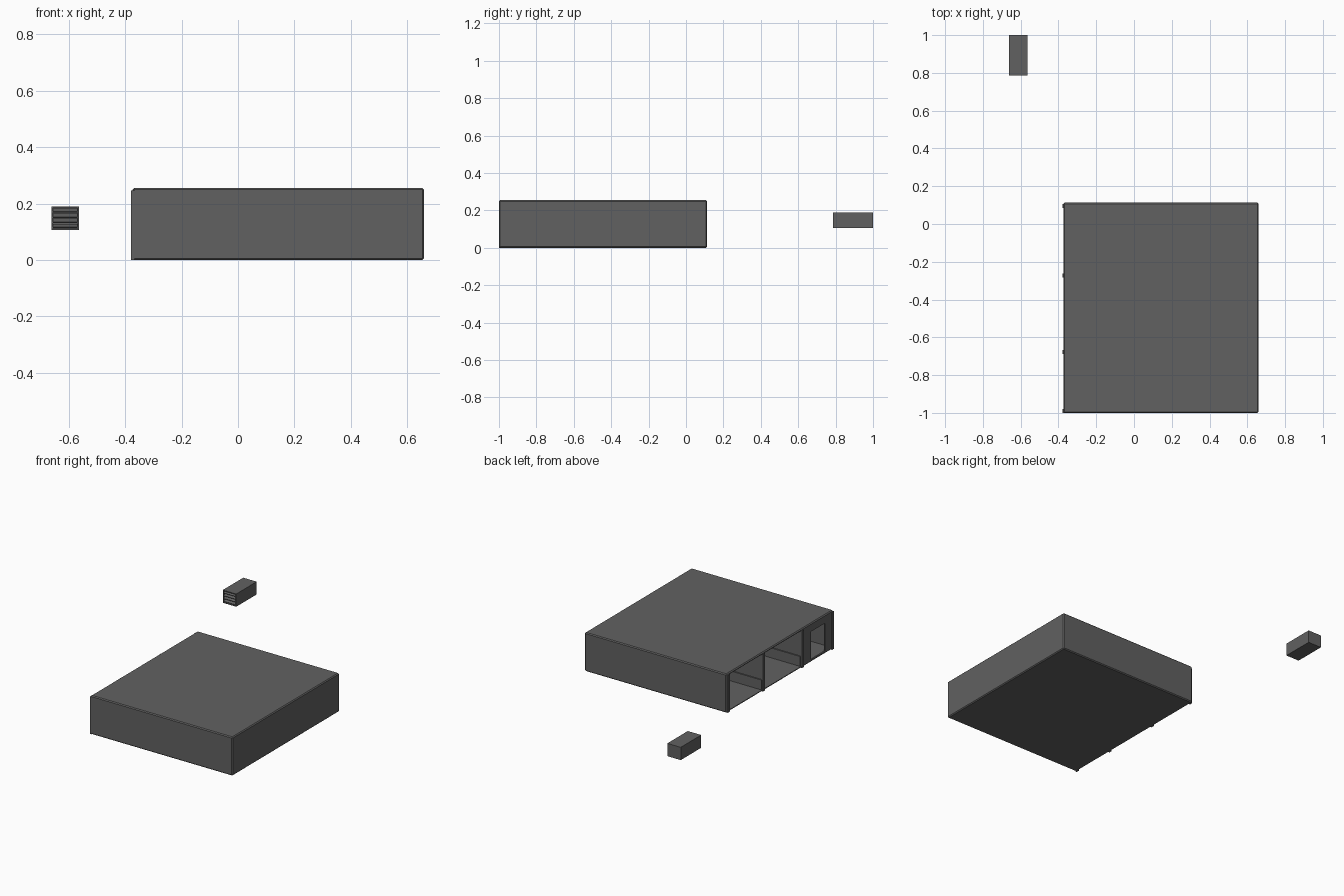
import bpy, bmesh
from mathutils import Vector

if "Cube" in bpy.data.objects:
    bpy.data.objects.remove(bpy.data.objects["Cube"])

GREY = bpy.data.materials.new("dark_grey")
GREY.diffuse_color = (0.12, 0.12, 0.12, 1)
GREY.use_nodes = True
GREY.node_tree.nodes["Principled BSDF"].inputs["Base Color"].default_value = GREY.diffuse_color


def box(name, lo, hi, bevel=0.0):
    """Axis-aligned box between two corners, with an optional flat bevel."""
    lo, hi = Vector(lo), Vector(hi)
    bm = bmesh.new()
    bmesh.ops.create_cube(bm, size=1)
    for v in bm.verts:
        v.co = Vector([(lo[i] + hi[i]) / 2 + v.co[i] * (hi[i] - lo[i]) for i in range(3)])
    if bevel:
        bmesh.ops.bevel(bm, geom=bm.edges[:], offset=bevel, segments=1, affect='EDGES')
    me = bpy.data.meshes.new(name)
    bm.to_mesh(me)
    bm.free()
    me.materials.append(GREY)
    ob = bpy.data.objects.new(name, me)
    bpy.context.collection.objects.link(ob)
    return ob


def cut(target, name, lo, hi):
    """Subtract a hidden box from the target."""
    c = box(name, lo, hi)
    c.hide_render = True
    c.hide_viewport = False
    c.display_type = 'WIRE'
    m = target.modifiers.new(name, 'BOOLEAN')
    m.operation = 'DIFFERENCE'
    m.object = c
    m.solver = 'EXACT'
    bpy.context.view_layer.objects.active = target
    bpy.ops.object.modifier_apply(modifier=m.name)
    bpy.data.objects.remove(c, do_unlink=True)


# Main building shell with three bays open to the left side
X0, X1, Y0, Y1, H = -0.374, 0.66, -1.0, 0.113, 0.255
T = 0.01
shell = box("building_shell", (X0, Y0, 0), (X1, Y1, H), 0.006)
bays = [(-0.265, Y1 - T), (-0.67, -0.28), (Y0 + T, -0.685)]
for i, (a, b) in enumerate(bays):
    # the last bay keeps its side wall
    left = X0 + T if i == 2 else X0 - 0.1
    cut(shell, f"bay_cutter_{i}", (left, a, T), (X1 - T, b, H - T))

# Doorway into the last bay
cut(shell, "doorway_cutter", (X0 - 0.1, -0.915, T * 1.5), (X0 + 0.05, -0.77, 0.2))

# Posts standing slightly proud of the open side
for i, y in enumerate((Y1 - 0.018, -0.272, -0.677, Y0 + 0.01)):
    box(f"side_post_{i}", (X0 - 0.005, y - 0.01, 0), (X0 + 0.006, y + 0.01, H - 0.008))

# Low skirting along the partition walls of the open bays
for i, y in enumerate((-0.265, -0.67)):
    box(f"partition_skirting_{i}", (X0 + 0.005, y, T), (X1 - T, y + 0.008, 0.075))

# Small detached vent unit: open at the front, closed elsewhere
vx0, vx1, vy0, vy1, vz0, vz1 = -0.662, -0.564, 0.787, 1.0, 0.106, 0.19
vent = box("vent_casing", (vx0, vy0, vz0), (vx1, vy1, vz1))
cut(vent, "vent_cutter", (vx0 + 0.005, vy0 - 0.1, vz0 + 0.005),
    (vx1 - 0.005, vy0 + 0.06, vz1 - 0.005))

# Tilted louvre slats in the vent opening
n = 4
for i in range(n):
    z = vz0 + (i + 0.8) * (vz1 - vz0) / (n + 0.6)
    s = box(f"vent_slat_{i}", (vx0 + 0.004, -0.012, -0.002), (vx1 - 0.004, 0.012, 0.002))
    s.location = (0, vy0 + 0.014, z)
    s.rotation_euler = (0.5, 0, 0)
